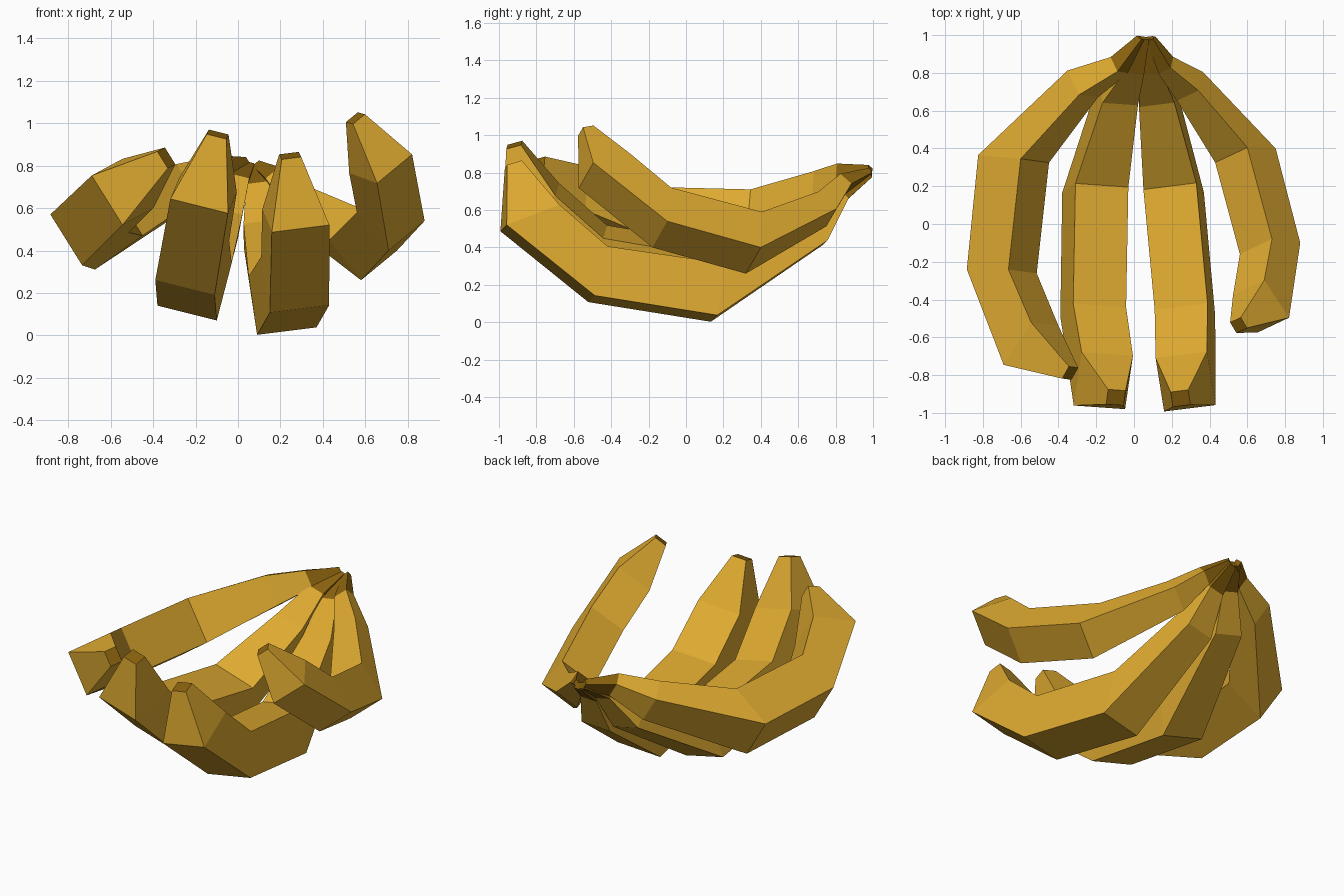
import bpy, bmesh
from mathutils import Vector as V

if "Cube" in bpy.data.objects:
    bpy.data.objects.remove(bpy.data.objects["Cube"])

def material(name, color):
    m = bpy.data.materials.new(name)
    m.diffuse_color = (*color, 1)
    m.use_nodes = True
    m.node_tree.nodes["Principled BSDF"].inputs["Base Color"].default_value = m.diffuse_color
    return m

yellow = material("banana_yellow", (0.73, 0.40, 0.03))
brown = material("stem_brown", (0.25, 0.12, 0.004))

# Shared side profile, blossom tip to stem end, one row per square ring:
# outer edge (along, up), inner edge (along, up), width, pull towards the crown
PROFILE = [
    (1.87, 2.25, 1.76, 2.38, 0.33, 0),
    (1.80, 1.07, 1.41, 1.61, 0.97, 0),
    (1.00, 0.00, 0.97, 0.97, 1.00, 0),
    (0.00, 0.00, 0.00, 1.00, 1.00, 0),
    (-0.78, 1.81, -0.58, 2.14, 0.67, 0.25),
    (-0.90, 2.74, -0.78, 2.93, 0.38, 0.6),
    (-1.07, 3.29, -1.04, 3.40, 0.18, 1),
]

def banana(name, origin, along, up, side, crown):
    origin, along, up, side = V(origin), V(along), V(up), V(side)
    place = lambda a, b: origin + along * a + up * b
    pull = V(crown) - place(-1.055, 3.345)
    bm = bmesh.new()
    rings = []
    for ao, bo, ai, bi, w, k in PROFILE:
        o, i, h = place(ao, bo) + pull * k, place(ai, bi) + pull * k, side * w / 2
        rings.append([bm.verts.new(p) for p in (o - h, o + h, i + h, i - h)])
    # skin of the fruit, with the last segment as brown stem
    for n, (r, s) in enumerate(zip(rings, rings[1:])):
        for j in range(4):
            f = bm.faces.new((r[j], r[(j + 1) % 4], s[(j + 1) % 4], s[j]))
            f.material_index = int(n == len(PROFILE) - 2)
    # brown end caps
    for r in (rings[0], rings[-1]):
        bm.faces.new(r).material_index = 1
    bmesh.ops.recalc_face_normals(bm, faces=bm.faces)
    me = bpy.data.meshes.new(name)
    bm.to_mesh(me)
    bm.free()
    me.materials.append(yellow)
    me.materials.append(brown)
    bpy.context.collection.objects.link(bpy.data.objects.new(name, me))

# Each banana: mid-body origin, length, thickness and width directions, stem end
banana("banana_far_left", (-0.75, 0.355, 0.43), (-0.06, -0.605, 0.02),
       (0.225, -0.02, 0.16), (0.15, -0.02, -0.24), (0.04, 0.985, 0.81))
banana("banana_left", (-0.24, 0.155, 0.105), (-0.01, -0.655, 0.12),
       (0.07, 0.05, 0.27), (0.28, -0.02, -0.07), (0.05, 0.985, 0.80))
banana("banana_right", (0.23, 0.15, 0.02), (0.06, -0.655, 0.105),
       (-0.04, 0.05, 0.275), (0.28, 0.035, 0.035), (0.075, 0.985, 0.79))
banana("banana_far_right", (0.665, 0.36, 0.33), (0.13, -0.50, 0.14),
       (-0.15, 0.005, 0.19), (0.17, 0.08, 0.14), (0.09, 0.98, 0.80))
